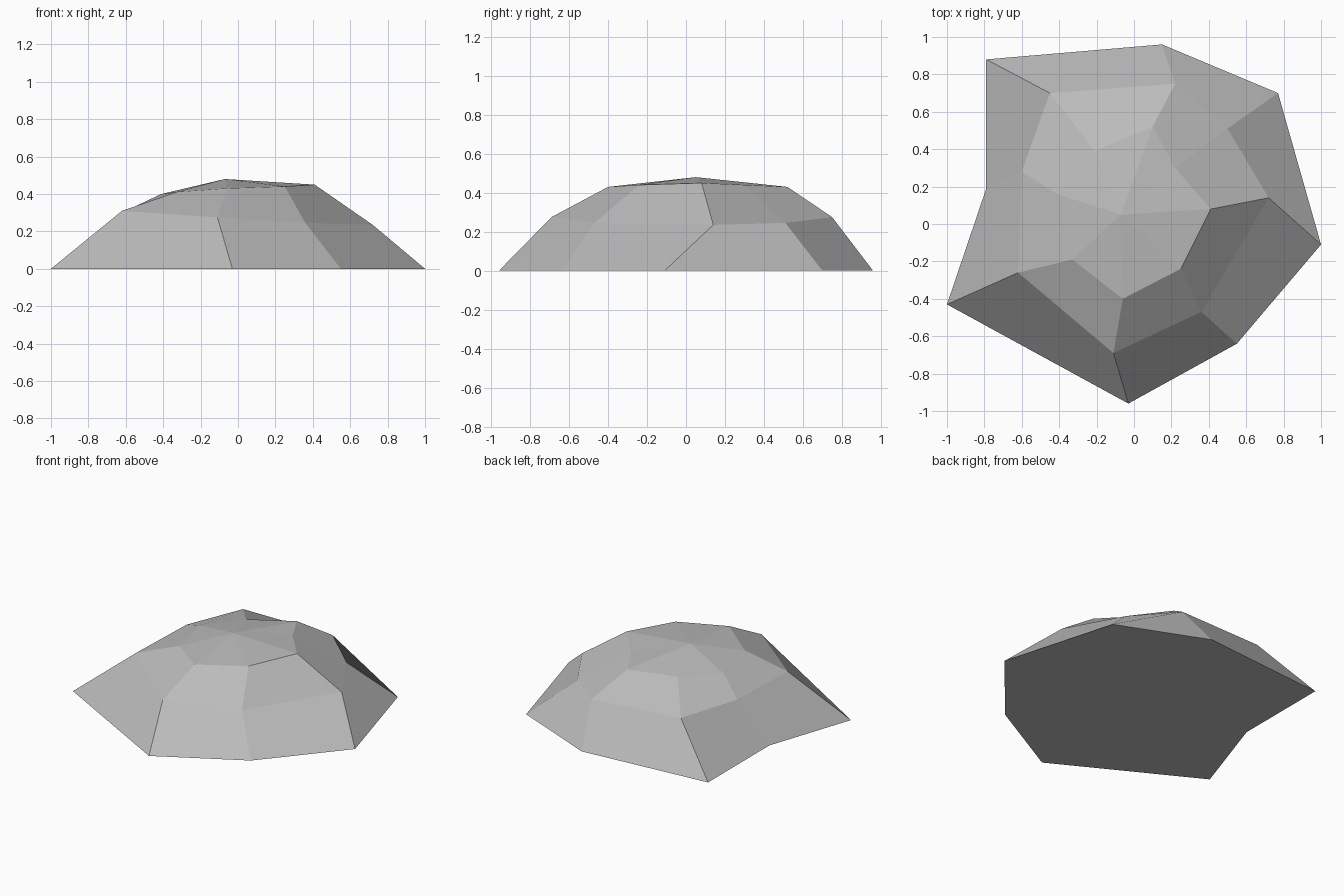
import bpy
import bmesh

cube = bpy.data.objects.get("Cube")
if cube:
    bpy.data.objects.remove(cube, do_unlink=True)

# Stone material
stone = bpy.data.materials.new("stone grey")
stone.use_nodes = True
grey = (0.5, 0.5, 0.5, 1)
stone.diffuse_color = grey
shader = stone.node_tree.nodes["Principled BSDF"]
shader.inputs["Base Color"].default_value = grey
shader.inputs["Roughness"].default_value = 0.9

# Irregular contours, counter-clockwise from the left side
ground = [(1, -.11, 0), (.77, .7, 0), (.15, .96, 0), (-.79, .88, 0),
          (-.79, .19, 0), (-1, -.43, 0), (-.03, -.96, 0), (.55, -.64, 0)]
shoulder = [(.72, .14, .235), (.5, .51, .245), (.22, .75, .275), (-.45, .7, .3),
            (-.6, .28, .31), (-.62, -.26, .31), (-.11, -.69, .275), (.36, -.47, .245)]
crown = [(.41, .08, .45), (.22, .3, .44), (.1, .52, .43), (-.21, .39, .41),
         (-.41, .16, .4), (-.33, -.19, .41), (-.06, -.4, .43), (.25, -.24, .44)]
peak = (-.07, .05, .48)

bm = bmesh.new()
rings = [[bm.verts.new(p) for p in ring] for ring in (ground, shoulder, crown)]
top = bm.verts.new(peak)
count = len(ground)

# Underside, sloping bands and faceted cap
bm.faces.new(reversed(rings[0]))
for i in range(count):
    j = (i + 1) % count
    for low, high in zip(rings, rings[1:]):
        bm.faces.new((low[i], low[j], high[j], high[i]))
    bm.faces.new((rings[-1][i], rings[-1][j], top))

mesh = bpy.data.meshes.new("rock")
bm.to_mesh(mesh)
bm.free()
mesh.materials.append(stone)
rock = bpy.data.objects.new("rock", mesh)
bpy.context.collection.objects.link(rock)
